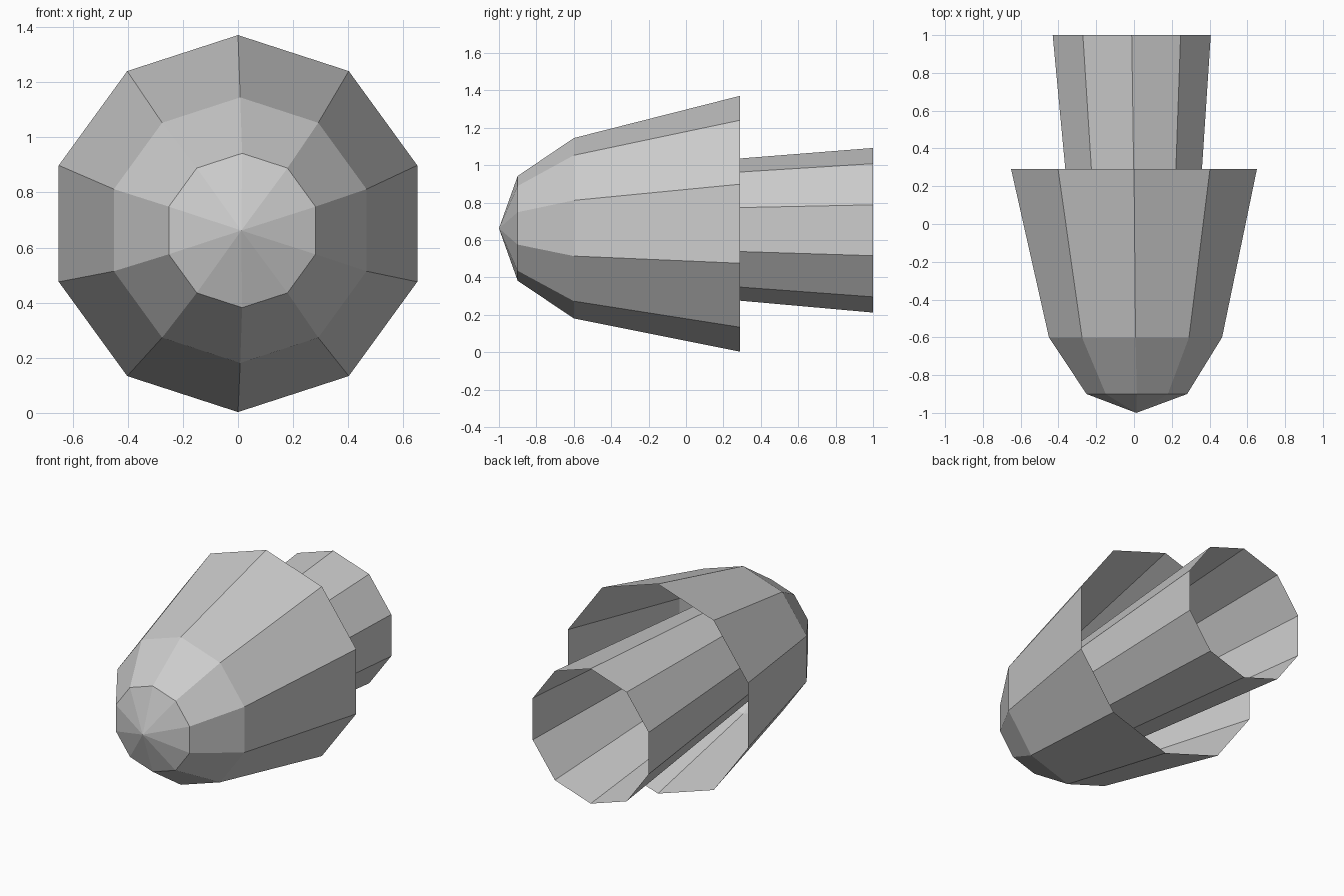
import bpy
import bmesh
from math import sin, cos, pi

SIDES = 10

cube = bpy.data.objects.get("Cube")
if cube:
    bpy.data.objects.remove(cube)

grey = bpy.data.materials.new("plain grey")
grey.use_nodes = True
color = (0.6, 0.6, 0.6, 1)
grey.diffuse_color = color
grey.node_tree.nodes["Principled BSDF"].inputs["Base Color"].default_value = color


def add_ring(bm, x, y, z, radius):
    """Ten-sided ring facing along y, with a corner at the top."""
    return [bm.verts.new((x + radius * sin(2 * pi * i / SIDES), y,
                          z + radius * cos(2 * pi * i / SIDES)))
            for i in range(SIDES)]


def loft(name, rings, tip=None):
    """Open faceted shell through the rings, with an optional pointed front."""
    bm = bmesh.new()
    loops = [add_ring(bm, *ring) for ring in rings]
    for front, back in zip(loops, loops[1:]):
        for i in range(SIDES):
            j = (i + 1) % SIDES
            bm.faces.new((front[i], back[i], back[j], front[j]))
    if tip:
        point = bm.verts.new(tip)
        for i in range(SIDES):
            bm.faces.new((point, loops[0][i], loops[0][(i + 1) % SIDES]))
    bmesh.ops.recalc_face_normals(bm, faces=bm.faces)
    mesh = bpy.data.meshes.new(name)
    bm.to_mesh(mesh)
    bm.free()
    mesh.materials.append(grey)
    obj = bpy.data.objects.new(name, mesh)
    bpy.context.collection.objects.link(obj)
    return obj


nose_ring = (0.015, -0.9, 0.662, 0.28)

# Flared outer cowl with its pointed nose, open at the back
loft("outer_cowl",
     [nose_ring, (0.008, -0.6, 0.663, 0.482), (0, 0.29, 0.687, 0.684)],
     tip=(0.012, -1, 0.662))

# Inner tube running from the nose ring out of the back, open at the end
loft("inner_tube", [nose_ring, (-0.012, 1, 0.652, 0.44)])
